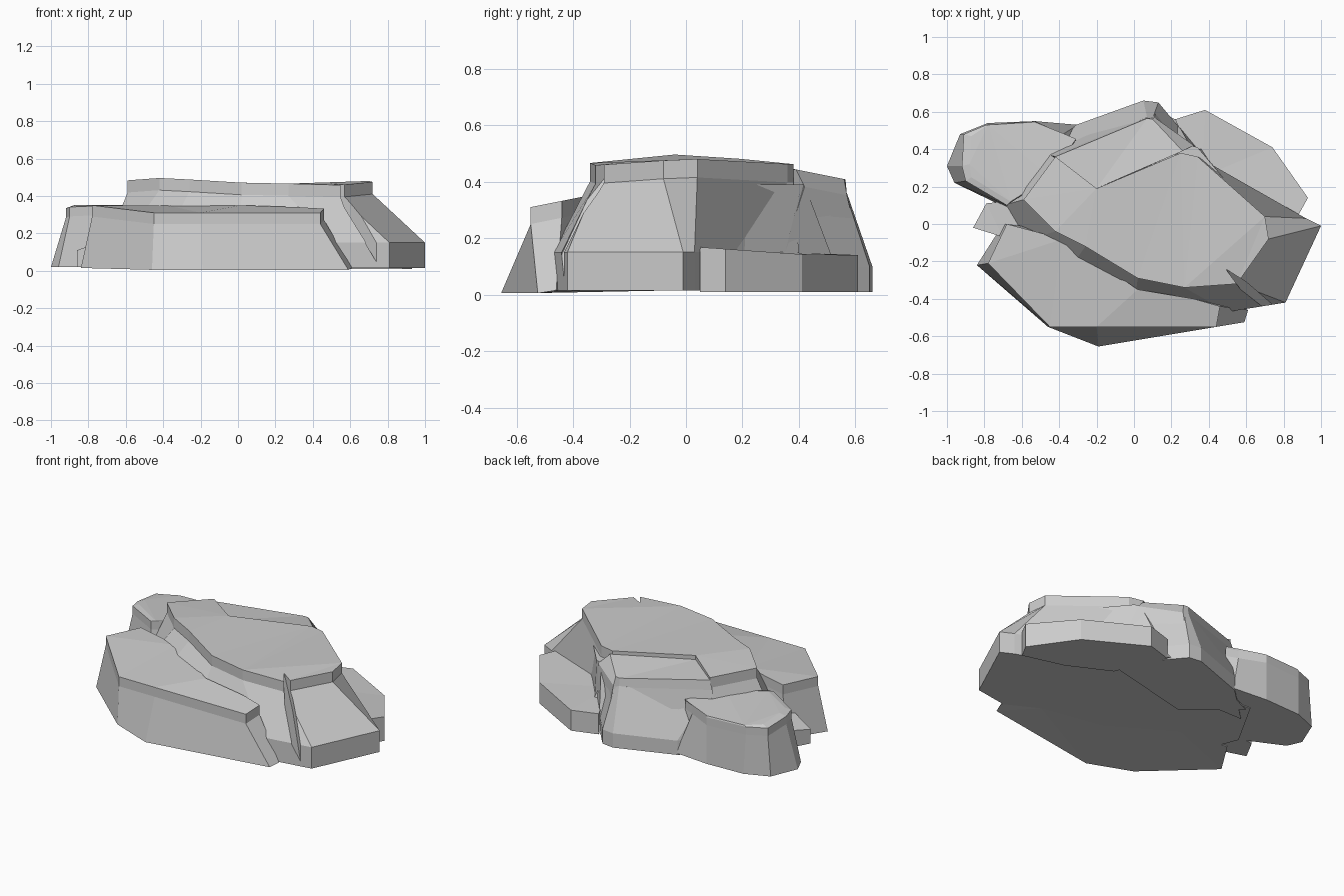
import bpy, bmesh

if "Cube" in bpy.data.objects:
    bpy.data.objects.remove(bpy.data.objects["Cube"])

stone = bpy.data.materials.new("grey stone")
stone.diffuse_color = (0.6, 0.6, 0.6, 1)
stone.use_nodes = True
stone.node_tree.nodes["Principled BSDF"].inputs["Base Color"].default_value = stone.diffuse_color


def flat(z):
    return lambda x, y: z


def rock(name, *levels):
    """Stack outlines (bottom to top), each paired with a height rule z(x, y)."""
    bm = bmesh.new()
    rings = [[bm.verts.new((x, y, z(x, y))) for x, y in pts] for pts, z in levels]
    n = len(rings[0])
    for lo, hi in zip(rings, rings[1:]):
        for i in range(n):
            j = (i + 1) % n
            bm.faces.new((lo[i], lo[j], hi[j], hi[i]))
    bm.faces.new(rings[0][::-1])
    bm.faces.new(rings[-1])
    bmesh.ops.triangulate(bm, faces=[f for f in bm.faces if len(f.verts) > 4])
    bmesh.ops.recalc_face_normals(bm, faces=bm.faces)
    me = bpy.data.meshes.new(name)
    bm.to_mesh(me)
    bm.free()
    me.materials.append(stone)
    ob = bpy.data.objects.new(name, me)
    bpy.context.collection.objects.link(ob)
    return ob


# central rock: vertical skirt, sloped flank, thin cap
cap = [(-.59, .13), (-.42, -.04), (-.26, -.12), (.02, -.29), (.27, -.34), (.55, -.32),
       (.72, -.08), (.70, .04), (.34, .36), (.25, .38), (-.20, .19), (-.42, .36)]
skirt = [(-.70, .10), (-.62, -.10), (-.40, -.32), (.0, -.45), (.50, -.47), (.81, -.42),
         (1.0, -.01), (.92, .03), (.50, .19), (.36, .40), (-.15, .40), (-.52, .42)]


def cap_z(x, y):
    return .5 - .10 * abs(y) - .04 * max(0, abs(x + .1) - .4)


centre = rock("central_rock", (skirt, flat(.015)), (skirt, flat(.15)),
              (cap, lambda x, y: cap_z(x, y) - .065), (cap, cap_z))

# crack running down the front right flank
crack = rock("crack_cutter",
             ([(.49, -.24), (.57, -.35), (.71, -.46), (.75, -.44), (.60, -.31)],
              lambda x, y: .37 - 1.7 * (x - .55)),
             ([(.49, -.24), (.57, -.35), (.71, -.46), (.75, -.44), (.60, -.31)], flat(.7)))
crack.hide_render = True
crack.hide_viewport = True
cut = centre.modifiers.new("crack", 'BOOLEAN')
cut.operation = 'DIFFERENCE'
cut.object = crack

# front slab
ledge = [(-.68, .0), (-.78, -.21), (-.45, -.55), (-.20, -.55), (.44, -.55), (.46, -.44),
         (.32, -.40), (.02, -.35), (-.38, -.08)]
ledge_base = [(-.70, .0), (-.84, -.22), (-.46, -.55), (-.19, -.655), (.59, -.525), (.61, -.46),
              (.40, -.35), (.02, -.28), (-.38, -.04)]


def ledge_z(x, y):
    return min(.35, .31 + .2 * (y + .55))


rock("front_slab", (ledge_base, lambda x, y: .005 if y < -.5 else .015),
     (ledge, lambda x, y: ledge_z(x, y) - .06), (ledge, ledge_z))

# back left slab
shelf_base = [(-1.0, .31), (-.96, .22), (-.69, .09), (-.40, .20), (-.25, .42), (-.30, .53),
              (-.53, .55), (-.78, .54), (-.93, .48)]
shelf_low = [(-.92, .31), (-.90, .23), (-.68, .10), (-.45, .25), (-.31, .45), (-.38, .48),
             (-.53, .55), (-.79, .53), (-.91, .48)]
shelf_top = [(-.88, .32), (-.87, .25), (-.66, .12), (-.45, .25), (-.31, .455), (-.38, .485),
             (-.53, .545), (-.78, .53), (-.87, .47)]
rock("back_left_slab", (shelf_base, flat(.02)),
     (shelf_low, lambda x, y: .285 - .08 * (y - .3)),
     (shelf_low, lambda x, y: .335 - .08 * (y - .3)),
     (shelf_top, lambda x, y: .352 - .12 * max(0, y - .3)))

# back slab, set a little below the cap
back_top = [(-.42, .36), (-.20, .19), (.26, .39), (.10, .56), (.07, .565)]
back_base = [(-.50, .40), (-.20, .15), (.42, .30), (.13, .65), (.05, .66)]
back_mid = [(-.44, .365), (-.20, .19), (.32, .42), (.11, .57), (.07, .57)]


def back_z(x, y):
    return .455 - .2 * max(0, y - .33)


rock("back_slab", (back_base, flat(.01)),
     (back_mid, lambda x, y: back_z(x, y) - .055), (back_top, back_z))

# lower back flank
rock("back_flank",
     ([(-.55, .30), (.30, .30), (.34, .40), (.13, .65), (.05, .66), (-.31, .53)], flat(.01)),
     ([(-.55, .30), (.30, .30), (.34, .40), (.13, .65), (.05, .66), (-.31, .53)], flat(.10)),
     ([(-.48, .30), (.28, .30), (.32, .40), (.10, .565), (.07, .57), (-.41, .37)], flat(.36)))

# upper right shoulder beneath the cap
rock("back_right_shoulder",
     ([(.20, .20), (.62, .10), (.52, .20), (.42, .32), (.22, .56), (.13, .60)], flat(.02)),
     ([(.20, .20), (.62, .12), (.50, .22), (.34, .41), (.30, .42), (.24, .40)], flat(.39)))

# low shelf at the back right
low = [(.22, .56), (.36, .25), (.62, .12), (.88, .05), (.93, .14), (.74, .41), (.38, .61)]
rock("back_right_shelf", (low, flat(.01)),
     (low, lambda x, y: .14 + .07 * max(0, .45 - y)))

# small stone at the left
chip = [(-.86, -.02), (-.70, -.07), (-.55, .05), (-.62, .13), (-.79, .11)]
rock("left_chip", (chip, flat(.02)), (chip, lambda x, y: .11 + .4 * max(0, x + .84)))
